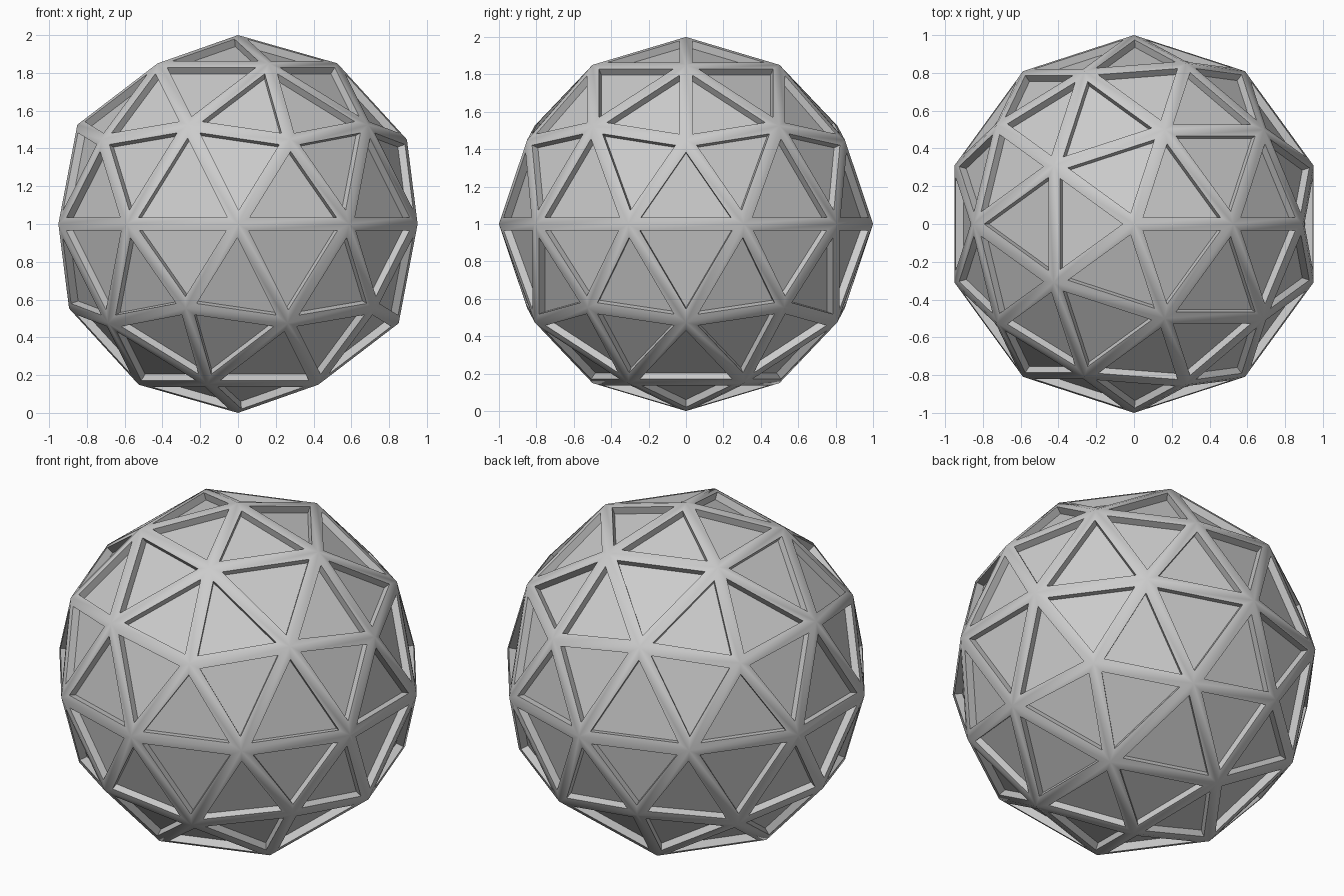
import bpy, bmesh

if "Cube" in bpy.data.objects:
    bpy.data.objects.remove(bpy.data.objects["Cube"])

STRUT = 0.036   # half width of a strut
DEPTH = 0.042   # recess of each panel

# two-frequency geodesic ball: 80 triangles, poles on the z axis
bm = bmesh.new()
bmesh.ops.create_icosphere(bm, subdivisions=2, radius=1.0)

# recess every triangle, leaving raised struts along the edges
panels = bm.faces[:]
bmesh.ops.inset_individual(bm, faces=panels, thickness=STRUT, depth=0.0,
                           use_even_offset=True)
for f in panels:
    f.normal_update()
walls = bmesh.ops.inset_individual(bm, faces=panels, thickness=0.0, depth=-DEPTH)
for f in bm.faces:
    f.smooth = False
bmesh.ops.translate(bm, verts=bm.verts, vec=(0, 0, 1))

me = bpy.data.meshes.new("geodesic_ball")
bm.to_mesh(me)
bm.free()
ball = bpy.data.objects.new("geodesic_ball", me)
bpy.context.collection.objects.link(ball)

# struts blend softly over their ridges, recess walls stay sharp
bpy.context.view_layer.objects.active = ball
ball.select_set(True)
bpy.ops.object.shade_smooth_by_angle(angle=0.524)
